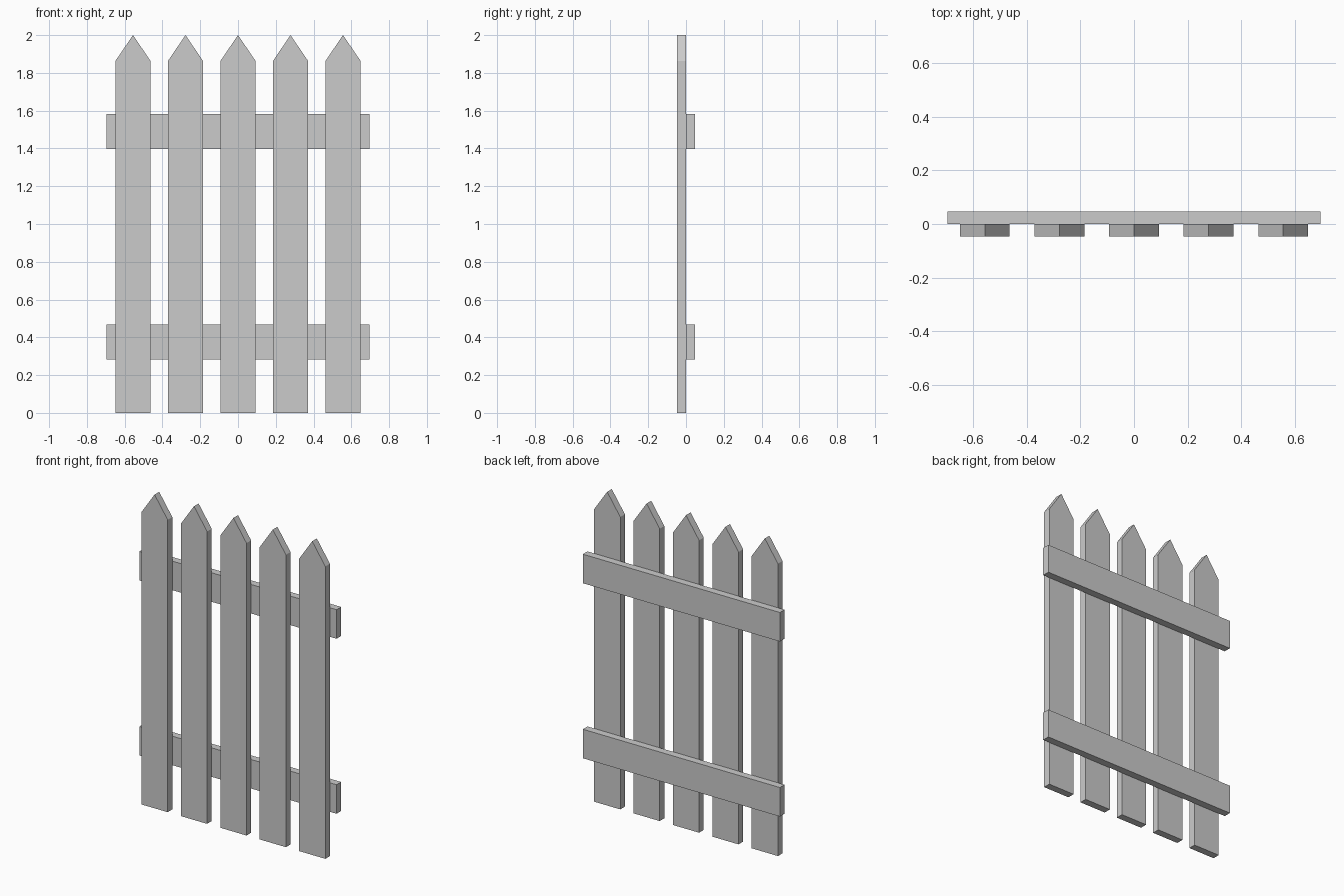
import bpy
import bmesh

if "Cube" in bpy.data.objects:
    bpy.data.objects.remove(bpy.data.objects["Cube"])

T = 0.0465        # board thickness
W = 0.185         # board width
SPACING = 0.278


def board(name, profile, y0, y1):
    """Extrude an x/z outline from y0 back to y1."""
    bm = bmesh.new()
    face = bm.faces.new([bm.verts.new((x, y0, z)) for x, z in profile])
    new = bmesh.ops.extrude_face_region(bm, geom=[face])["geom"]
    verts = [g for g in new if isinstance(g, bmesh.types.BMVert)]
    bmesh.ops.translate(bm, verts=verts, vec=(0, y1 - y0, 0))
    bmesh.ops.recalc_face_normals(bm, faces=bm.faces)
    mesh = bpy.data.meshes.new(name)
    bm.to_mesh(mesh)
    bm.free()
    obj = bpy.data.objects.new(name, mesh)
    bpy.context.collection.objects.link(obj)
    return obj


# Five pointed pickets at the front
for i in range(5):
    c = (i - 2) * SPACING
    outline = [(c - W / 2, 0), (c + W / 2, 0), (c + W / 2, 1.864),
               (c, 2.0), (c - W / 2, 1.864)]
    board(f"picket_{i + 1}", outline, -T, 0)

# Two horizontal rails behind
for name, z in (("lower_rail", 0.282), ("upper_rail", 1.398)):
    outline = [(-0.695, z), (0.695, z), (0.695, z + W), (-0.695, z + W)]
    board(name, outline, 0, T)
